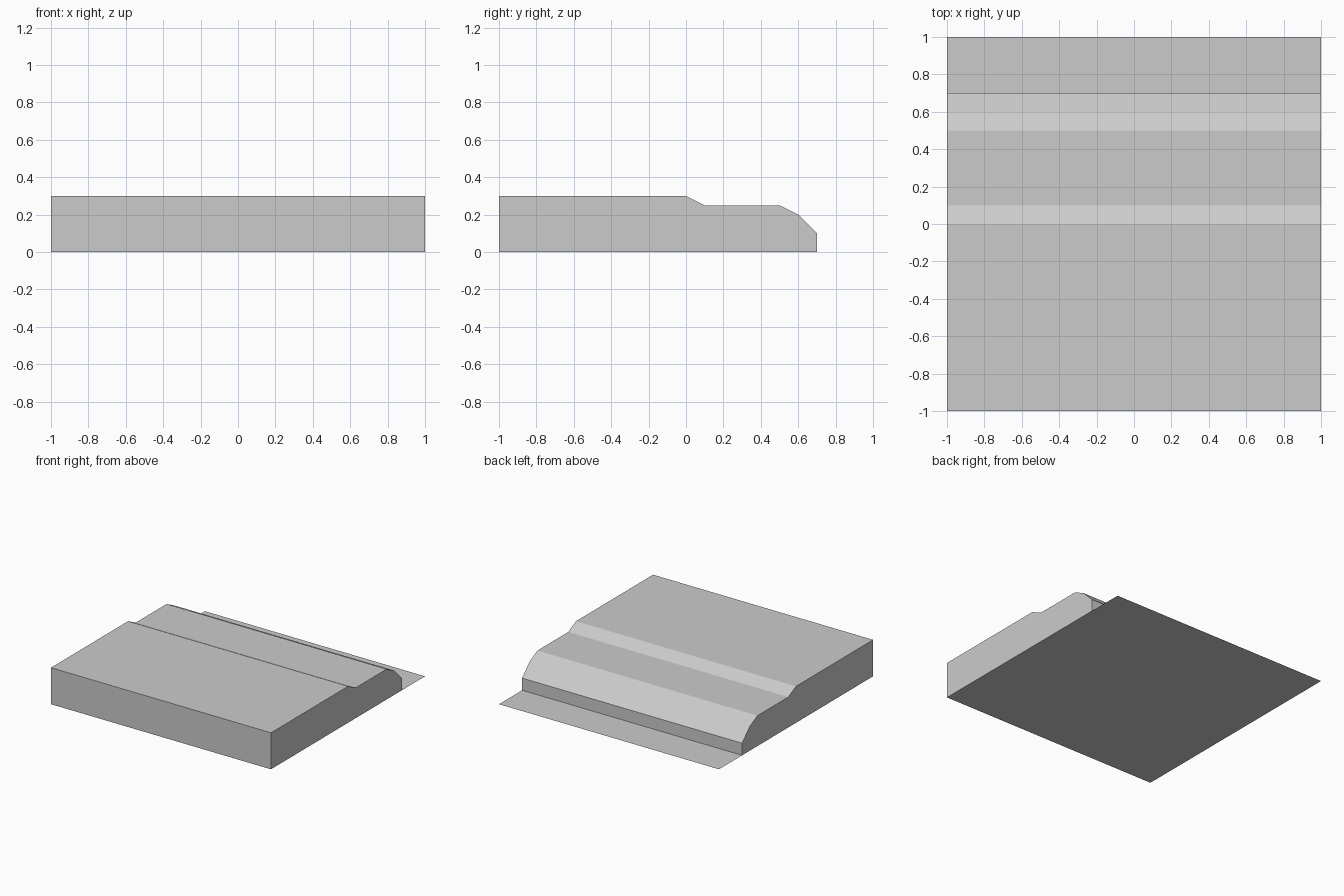
import bpy
import bmesh

cube = bpy.data.objects.get("Cube")
if cube:
    bpy.data.objects.remove(cube, do_unlink=True)

# Single plain grey
GREY = (0.6, 0.6, 0.6, 1)
grey = bpy.data.materials.new("plain_grey")
grey.use_nodes = True
grey.diffuse_color = GREY
grey.node_tree.nodes["Principled BSDF"].inputs["Base Color"].default_value = GREY


def add_object(name, bm):
    mesh = bpy.data.meshes.new(name)
    bm.to_mesh(mesh)
    bm.free()
    mesh.materials.append(grey)
    obj = bpy.data.objects.new(name, mesh)
    bpy.context.collection.objects.link(obj)


# Stepped bank: side profile (y, z) extruded along x, open underneath
profile = [(-1, 0), (-1, 0.3), (0, 0.3), (0.1, 0.25), (0.5, 0.25),
           (0.6, 0.2), (0.7, 0.1), (0.7, 0)]
bm = bmesh.new()
right = [bm.verts.new((-1, y, z)) for y, z in profile]
left = [bm.verts.new((1, y, z)) for y, z in profile]
bm.faces.new(right)
bm.faces.new(left)
for i in range(len(profile) - 1):
    bm.faces.new((right[i], right[i + 1], left[i + 1], left[i]))
bmesh.ops.recalc_face_normals(bm, faces=bm.faces)
add_object("stepped_bank", bm)

# Flat ground sheet under the bank, reaching out behind it
bm = bmesh.new()
bmesh.ops.create_grid(bm, x_segments=1, y_segments=1, size=1)
add_object("ground_sheet", bm)
